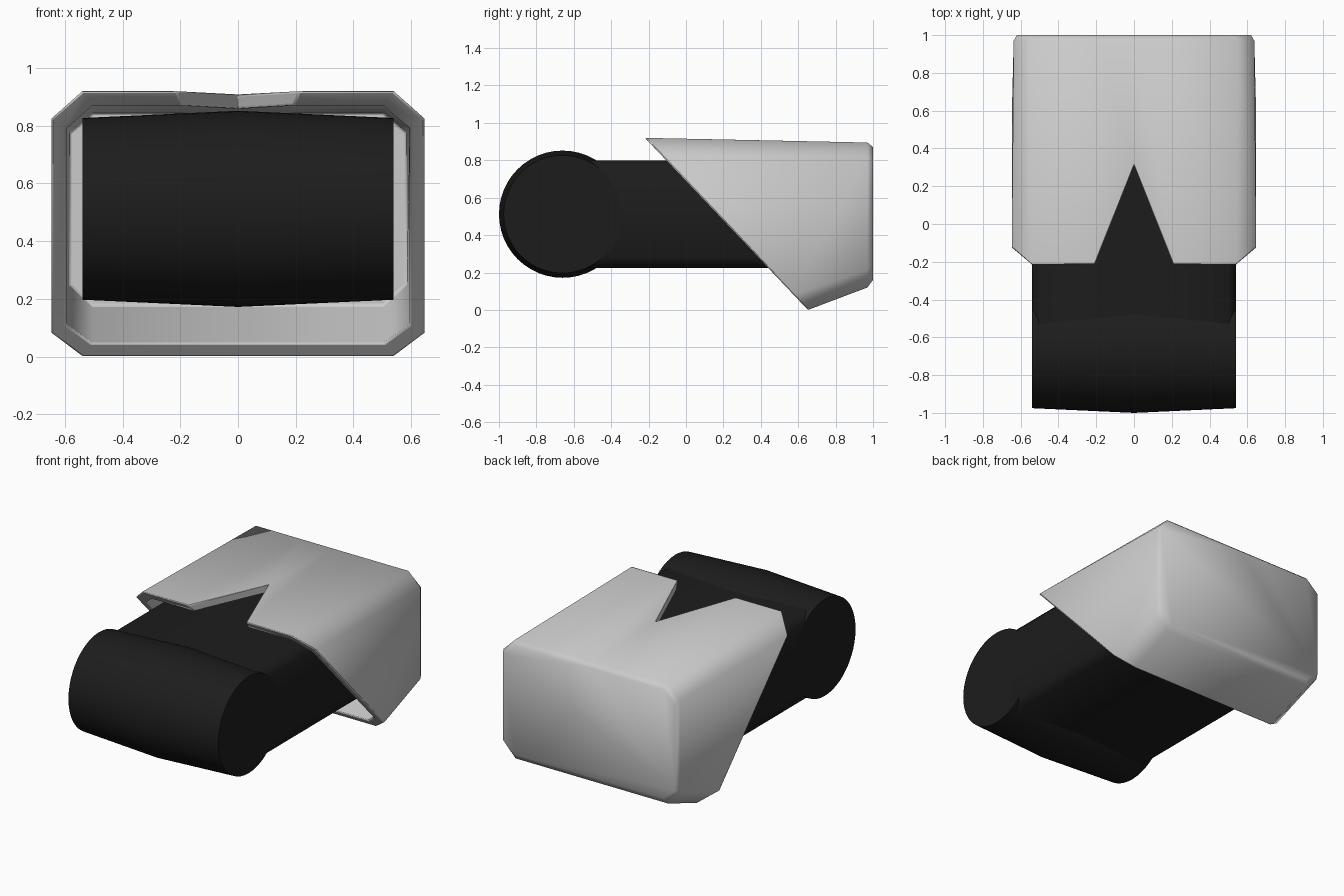
import bpy, math

if "Cube" in bpy.data.objects:
    bpy.data.objects.remove(bpy.data.objects["Cube"])

dark = bpy.data.materials.new("matte_black")
dark.diffuse_color = (0.012, 0.012, 0.012, 1)
dark.use_nodes = True
dark.node_tree.nodes["Principled BSDF"].inputs["Base Color"].default_value = dark.diffuse_color


def loft(name, rings, smooth, mat=None):
    """Skin a list of equal-length point rings, closing both ends."""
    n = len(rings[0])
    verts = [p for r in rings for p in r]
    faces = [(k * n + i, k * n + (i + 1) % n, (k + 1) * n + (i + 1) % n, (k + 1) * n + i)
             for k in range(len(rings) - 1) for i in range(n)]
    faces += [tuple(reversed(range(n))), tuple(range(len(verts) - n, len(verts)))]
    me = bpy.data.meshes.new(name)
    me.from_pydata(verts, [], faces)
    ob = bpy.data.objects.new(name, me)
    bpy.context.collection.objects.link(ob)
    if mat:
        me.materials.append(mat)
    bpy.ops.object.select_all(action='DESELECT')
    bpy.context.view_layer.objects.active = ob
    ob.select_set(True)
    bpy.ops.object.mode_set(mode='EDIT')
    bpy.ops.mesh.select_all(action='SELECT')
    bpy.ops.mesh.normals_make_consistent(inside=False)
    bpy.ops.object.mode_set(mode='OBJECT')
    bpy.ops.object.shade_smooth_by_angle(angle=math.radians(smooth))
    return ob


def section(hw, cw, notch, top, upper, lower, bottom):
    """Chamfered box outline in x-z, with three extra points for the notch on top."""
    half = [(notch, top), (cw, top), (hw, upper), (hw, lower), (cw, bottom)]
    return [(0, top)] + half + [(-x, z) for x, z in reversed(half)]


def flat(y, *dims):
    return [(x, y, z) for x, z in section(*dims)]


def slanted(apex_z, *dims):
    """Mouth of the hood: section on the diagonal plane, notch tip pulled back."""
    ring = [(x, -0.22 + (0.92 - z) * 0.948, z) for x, z in section(*dims)]
    ring[0] = (0, 0.31, apex_z)
    return ring


# Hollow hood: outer skin, slanted mouth, inner skin
hood = loft("hood", [
    flat(1.00, 0.62, 0.535, 0.20, 0.87, 0.795, 0.235, 0.16),
    flat(0.97, 0.637, 0.55, 0.20, 0.895, 0.81, 0.215, 0.12),
    slanted(0.909, 0.647, 0.54, 0.21, 0.92, 0.825, 0.08, 0.0),
    slanted(0.859, 0.595, 0.505, 0.19, 0.87, 0.79, 0.11, 0.045),
    flat(0.94, 0.585, 0.505, 0.19, 0.845, 0.775, 0.25, 0.175),
], 60)
bev = hood.modifiers.new("soft_rim", 'BEVEL')
bev.width = 0.008
bev.segments = 2
bev.limit_method = 'ANGLE'
bev.angle_limit = math.radians(62)

# Crowned roller at the front
N = 48
loft("roller", [[(x, -0.66 + r * math.cos(2 * math.pi * i / N), 0.512 + r * math.sin(2 * math.pi * i / N))
                 for i in range(N)] for x, r in ((-0.54, 0.315), (0, 0.34), (0.54, 0.315))], 40, dark)

# Chamfered arm joining the roller to the inside of the hood
loft("arm", [flat(y, 0.54, 0.50, 0.2, 0.80, 0.745, 0.28, 0.225) for y in (-0.6, 0.9)], 60, dark)
